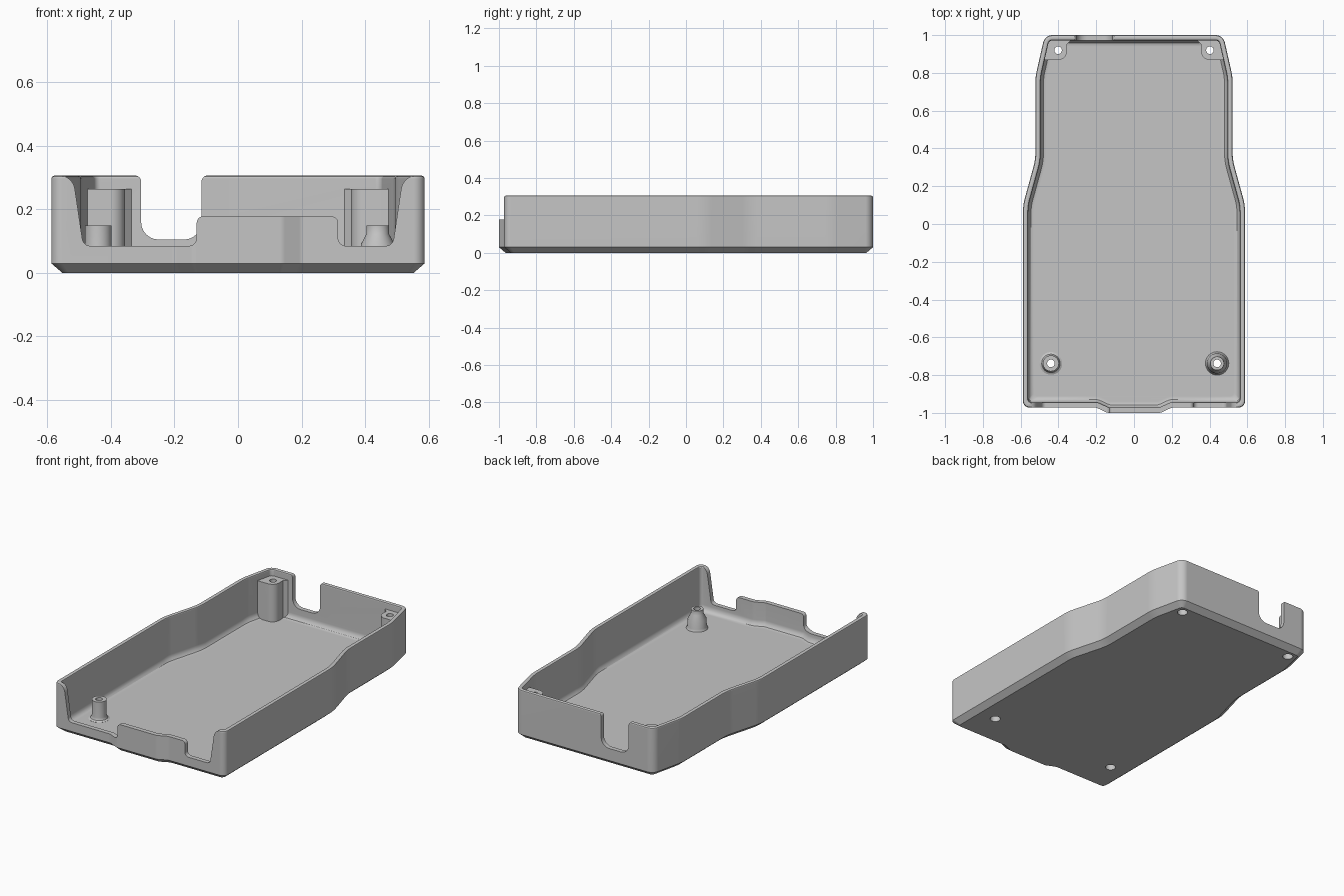
import bpy, bmesh, math
from mathutils import Vector

cube = bpy.data.objects.get("Cube")
if cube:
    bpy.data.objects.remove(cube, do_unlink=True)

plastic = bpy.data.materials.new("grey plastic")
plastic.use_nodes = True
GREY = (0.56, 0.56, 0.56, 1)
plastic.diffuse_color = GREY
plastic.node_tree.nodes["Principled BSDF"].inputs["Base Color"].default_value = GREY


def rounded(corners, inset=0.0, steps=6):
    """Inset a counter-clockwise polygon of (x, y, radius) and round its corners."""
    out = []
    n = len(corners)
    for i in range(n):
        p = Vector(corners[i][:2])
        a = (p - Vector(corners[i - 1][:2])).normalized()
        b = (Vector(corners[(i + 1) % n][:2]) - p).normalized()
        na, nb = Vector((-a.y, a.x)), Vector((-b.y, b.x))
        p = p + (na + nb) * inset / (1 + na.dot(nb))
        turn = math.atan2(a.cross(b), a.dot(b))
        r = corners[i][2]
        if r == 0:
            out.append(p)
            continue
        side = 1 if turn > 0 else -1
        r = max(r - side * inset, 0.02)
        start = p - a * r * math.tan(abs(turn) / 2)
        centre = start + na * side * r
        for k in range(steps + 1):
            t = turn * k / steps
            spoke = -na * side * r
            out.append(centre + Vector((spoke.x * math.cos(t) - spoke.y * math.sin(t),
                                        spoke.x * math.sin(t) + spoke.y * math.cos(t))))
    return out


def loft(name, rings):
    """Closed solid through equal rings of 3D points, capped at both ends."""
    bm = bmesh.new()
    loops = [[bm.verts.new(p) for p in ring] for ring in rings]
    for low, high in zip(loops, loops[1:]):
        for i in range(len(low)):
            j = (i + 1) % len(low)
            bm.faces.new((low[i], low[j], high[j], high[i]))
    bm.faces.new(loops[0][::-1])
    bm.faces.new(loops[-1])
    bmesh.ops.recalc_face_normals(bm, faces=bm.faces)
    mesh = bpy.data.meshes.new(name)
    bm.to_mesh(mesh)
    bm.free()
    mesh.materials.append(plastic)
    obj = bpy.data.objects.new(name, mesh)
    bpy.context.collection.objects.link(obj)
    return obj


def lathe(name, x, y, profile, sides=32):
    turns = [math.tau * k / sides for k in range(sides)]
    return loft(name, [[(x + r * math.cos(t), y + r * math.sin(t), z) for t in turns]
                       for r, z in profile])


def wall_cutter(name, profile, y0, y1):
    shape = rounded(profile)
    cutter = loft(name, [[(p.x, y, p.y) for p in shape] for y in (y0, y1)])
    cutter.hide_render = True
    return cutter


def select(obj):
    bpy.ops.object.select_all(action='DESELECT')
    obj.select_set(True)
    bpy.context.view_layer.objects.active = obj


def combine(target, tool, operation):
    mod = target.modifiers.new(operation.lower(), 'BOOLEAN')
    mod.operation, mod.solver, mod.object = operation, 'EXACT', tool
    select(target)
    bpy.ops.object.modifier_apply(modifier=mod.name)
    bpy.data.objects.remove(tool, do_unlink=True)


# Open tray: chamfered base, rounded rim, thin filleted floor
right_side = [(0.14, -1.0, 0.04), (0.2, -0.972, 0.04), (0.588, -0.972, 0.035),
              (0.588, 0.1, 0.3), (0.522, 0.34, 0.3), (0.522, 0.78, 0.3), (0.472, 1.0, 0.05)]
outline = right_side + [(-x, y, r) for x, y, r in reversed(right_side)]
section = [(0.035, 0), (0, 0.03), (0, 0.297), (0.003, 0.303), (0.009, 0.306),
           (0.019, 0.306), (0.025, 0.303), (0.028, 0.297), (0.028, 0.068),
           (0.032, 0.049), (0.043, 0.036), (0.06, 0.031)]
tray = loft("tray", [[(p.x, p.y, z) for p in rounded(outline, inset)]
                     for inset, z in section])

# Front opening that leaves a raised tab, and the rear cable notch
TOP, OVER = 0.307, 0.35
front_opening = [(-0.6, OVER, 0), (-0.6, TOP, 0), (-0.52, TOP, 0.05), (-0.487, 0.085, 0.025),
                 (-0.13, 0.085, 0.025), (-0.13, 0.178, 0.02), (0.315, 0.178, 0.02),
                 (0.315, 0.085, 0.025), (0.487, 0.085, 0.025), (0.52, TOP, 0.05),
                 (0.6, TOP, 0), (0.6, OVER, 0)]
rear_notch = [(-0.36, OVER, 0), (-0.36, TOP, 0), (-0.305, TOP, 0.02), (-0.305, 0.105, 0.055),
              (-0.115, 0.105, 0.055), (-0.115, TOP, 0.02), (-0.06, TOP, 0), (-0.06, OVER, 0)]
combine(tray, wall_cutter("front_cutter", front_opening, -1.1, -0.92), 'DIFFERENCE')
combine(tray, wall_cutter("rear_cutter", rear_notch, 0.95, 1.1), 'DIFFERENCE')

# Screw posts: a tapered and a straight round one in front, corner blocks behind
tapered = [(0.062, 0.02), (0.062, 0.032), (0.055, 0.045), (0.053, 0.09),
           (0.036, 0.122), (0.036, 0.15)]
straight = [(0.06, 0.02), (0.06, 0.032), (0.049, 0.038), (0.042, 0.052), (0.042, 0.15)]
corner_block = [(0.356, 0.868, 0.045), (0.486, 0.868, 0), (0.458, 0.985, 0),
                (0.335, 0.985, 0), (0.335, 0.97, 0), (0.356, 0.95, 0)]
for side, profile in ((1, tapered), (-1, straight)):
    combine(tray, lathe("front_post", side * 0.44, -0.738, profile), 'UNION')
    shape = rounded(corner_block)
    block = loft("rear_post", [[(side * p.x, p.y, z) for p in shape] for z in (0.025, 0.265)])
    combine(tray, block, 'UNION')
    for x, y, depth in ((0.44, -0.738, 0.08), (0.402, 0.92, 0.19)):
        drill = lathe("screw_hole", side * x, y,
                      [(0.03, -0.05), (0.03, depth), (0.02, depth), (0.02, 0.4)])
        combine(tray, drill, 'DIFFERENCE')

# Smooth curves with flat large faces
select(tray)
bpy.ops.object.shade_smooth_by_angle(angle=math.radians(32))
flatten = tray.modifiers.new("flat_faces", 'WEIGHTED_NORMAL')
flatten.keep_sharp = True
